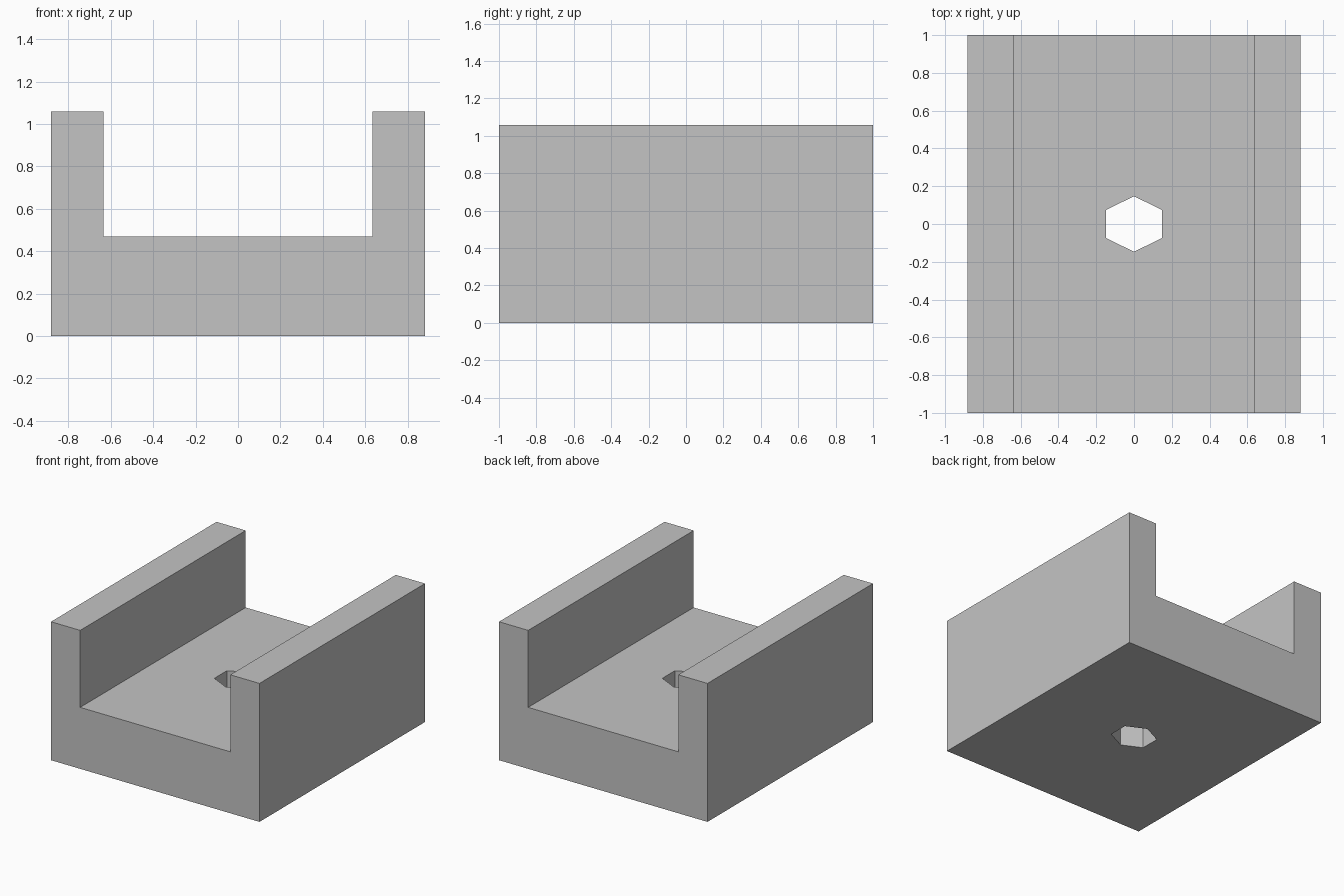
import bpy
import bmesh
from mathutils import Vector

default = bpy.data.objects.get("Cube")
if default:
    bpy.data.objects.remove(default, do_unlink=True)

HALF_W, HALF_L, HEIGHT = 0.882, 1.0, 1.059
INNER_W, FLOOR = 0.635, 0.47
HOLE_R, HOLE_SIDE = 0.147, 0.075


def prism(name, outline, direction):
    """Extrude a closed outline along a direction into a solid object."""
    bm = bmesh.new()
    face = bm.faces.new([bm.verts.new(p) for p in outline])
    grown = bmesh.ops.extrude_face_region(bm, geom=[face])["geom"]
    moved = [v for v in grown if isinstance(v, bmesh.types.BMVert)]
    bmesh.ops.translate(bm, verts=moved, vec=Vector(direction))
    bmesh.ops.recalc_face_normals(bm, faces=bm.faces[:])
    mesh = bpy.data.meshes.new(name)
    bm.to_mesh(mesh)
    bm.free()
    obj = bpy.data.objects.new(name, mesh)
    bpy.context.collection.objects.link(obj)
    return obj


# Plain grey material
grey = bpy.data.materials.new("light_grey")
grey.use_nodes = True
colour = (0.55, 0.55, 0.55, 1.0)
grey.diffuse_color = colour
grey.node_tree.nodes["Principled BSDF"].inputs["Base Color"].default_value = colour

# U-shaped channel: right half of the profile, mirrored to the left
half = [(HALF_W, 0), (HALF_W, HEIGHT), (INNER_W, HEIGHT), (INNER_W, FLOOR)]
profile = half + [(-x, z) for x, z in reversed(half)]
channel = prism("channel_block", [(x, -HALF_L, z) for x, z in profile], (0, 2 * HALF_L, 0))
channel.data.materials.append(grey)

# Hexagonal hole through the floor
side = [(0, HOLE_R), (HOLE_R, HOLE_SIDE), (HOLE_R, -HOLE_SIDE)]
hexagon = side + [(-x, -y) for x, y in side]
cutter = prism("hole_cutter", [(x, y, -0.1) for x, y in hexagon], (0, 0, FLOOR + 0.2))
cutter.data.materials.append(grey)
cutter.hide_render = True

cut = channel.modifiers.new("floor_hole", "BOOLEAN")
cut.operation = "DIFFERENCE"
cut.solver = "EXACT"
cut.object = cutter

# Apply the cut and drop the helper
bpy.context.view_layer.objects.active = channel
channel.select_set(True)
bpy.ops.object.modifier_apply(modifier=cut.name)
bpy.data.objects.remove(cutter, do_unlink=True)
